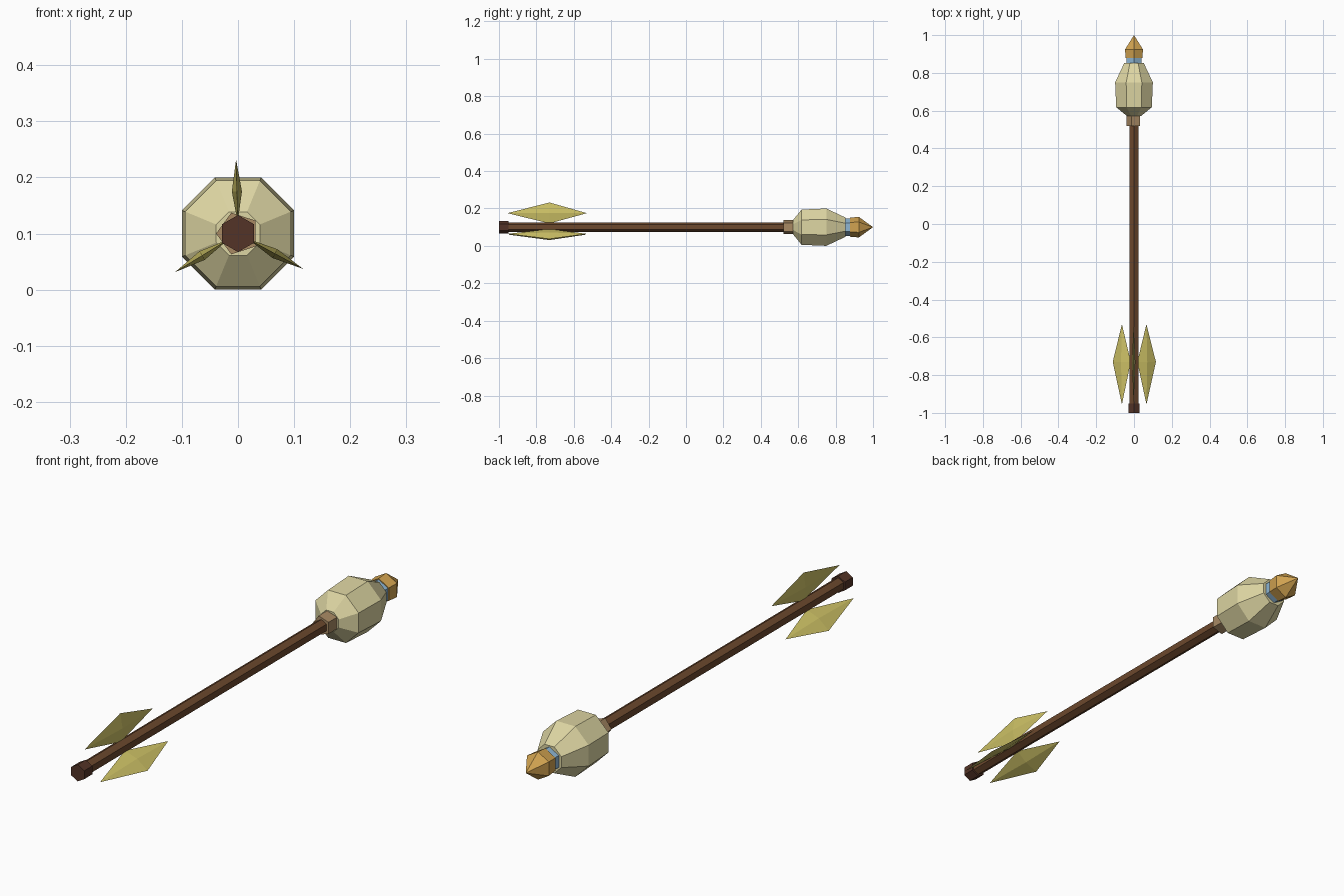
import bpy, bmesh
from math import sin, cos, pi, radians
from mathutils import Matrix, Vector

AXIS_Z = 0.1  # height of the arrow's long axis

if "Cube" in bpy.data.objects:
    bpy.data.objects.remove(bpy.data.objects["Cube"])


def material(name, rgb):
    """Flat material from an sRGB colour."""
    linear = [((c / 255 + 0.055) / 1.055) ** 2.4 for c in rgb] + [1]
    mat = bpy.data.materials.new(name)
    mat.use_nodes = True
    mat.diffuse_color = linear
    mat.node_tree.nodes["Principled BSDF"].inputs["Base Color"].default_value = linear
    return mat


def finish(name, bm, mat):
    bmesh.ops.recalc_face_normals(bm, faces=bm.faces)
    mesh = bpy.data.meshes.new(name)
    bm.to_mesh(mesh)
    bm.free()
    mesh.materials.append(mat)
    obj = bpy.data.objects.new(name, mesh)
    bpy.context.collection.objects.link(obj)
    return obj


def lathe(name, sides, start, profile, mat):
    """Faceted turning along y; profile holds (y, radius), radius 0 is a point."""
    bm = bmesh.new()
    rings = []
    for y, r in profile:
        if r == 0:
            rings.append([bm.verts.new((0, y, AXIS_Z))] * sides)
            continue
        angles = [start + 2 * pi * i / sides for i in range(sides)]
        rings.append([bm.verts.new((r * cos(a), y, AXIS_Z + r * sin(a))) for a in angles])
    for lower, upper in zip(rings, rings[1:]):
        for i in range(sides):
            j = (i + 1) % sides
            bm.faces.new(dict.fromkeys((lower[i], lower[j], upper[j], upper[i])))
    for ring in (rings[0], rings[-1]):
        if ring[0] is not ring[1]:
            bm.faces.new(ring)
    return finish(name, bm, mat)


def fin(name, angle, mat):
    """Thin double-sided diamond blade standing out from the shaft."""
    bm = bmesh.new()
    mid_y, mid_r = -0.73, 0.075
    back = bm.verts.new((mid_r, -0.955, 0))
    front = bm.verts.new((mid_r, -0.53, 0))
    section = [bm.verts.new(p) for p in (
        (0.132, mid_y, 0), (mid_r, mid_y, 0.009),
        (0.02, mid_y, 0), (mid_r, mid_y, -0.009))]
    for a, b in zip(section, section[1:] + section[:1]):
        bm.faces.new((a, b, back))
        bm.faces.new((b, a, front))
    turn = Matrix.Rotation(-angle, 4, 'Y')
    bm.transform(Matrix.Translation(Vector((0, 0, AXIS_Z))) @ turn)
    return finish(name, bm, mat)


shaft_brown = material("shaft brown", (108, 72, 45))
dark_brown = material("dark brown", (84, 52, 39))
tan = material("collar tan", (168, 138, 100))
cream = material("pale cream", (222, 214, 163))
blue = material("ring blue", (142, 182, 212))
amber = material("tip amber", (208, 162, 80))
yellow = material("fin yellow", (206, 194, 102))

# Shaft and its end cap
lathe("shaft", 6, pi / 2, [(-0.96, 0.026), (0.56, 0.026)], shaft_brown)
lathe("end_cap", 6, pi / 2, [(-1, 0.033), (-0.95, 0.033)], dark_brown)

# Head: collar, faceted bulb, ring and pointed tip
lathe("collar", 5, pi, [(0.52, 0.039), (0.585, 0.039)], tan)
lathe("bulb", 8, pi / 8,
      [(0.573, 0.042), (0.618, 0.102), (0.75, 0.108), (0.852, 0.056)], cream)
lathe("ring", 6, pi / 2, [(0.84, 0.047), (0.885, 0.047)], blue)
lathe("tip", 6, pi / 2, [(0.878, 0.051), (0.924, 0.055), (1, 0)], amber)

# Three fins around the tail
for label, degrees in (("top", 91.5), ("right", 211.5), ("left", 331.5)):
    fin(label + "_fin", radians(degrees), yellow)
